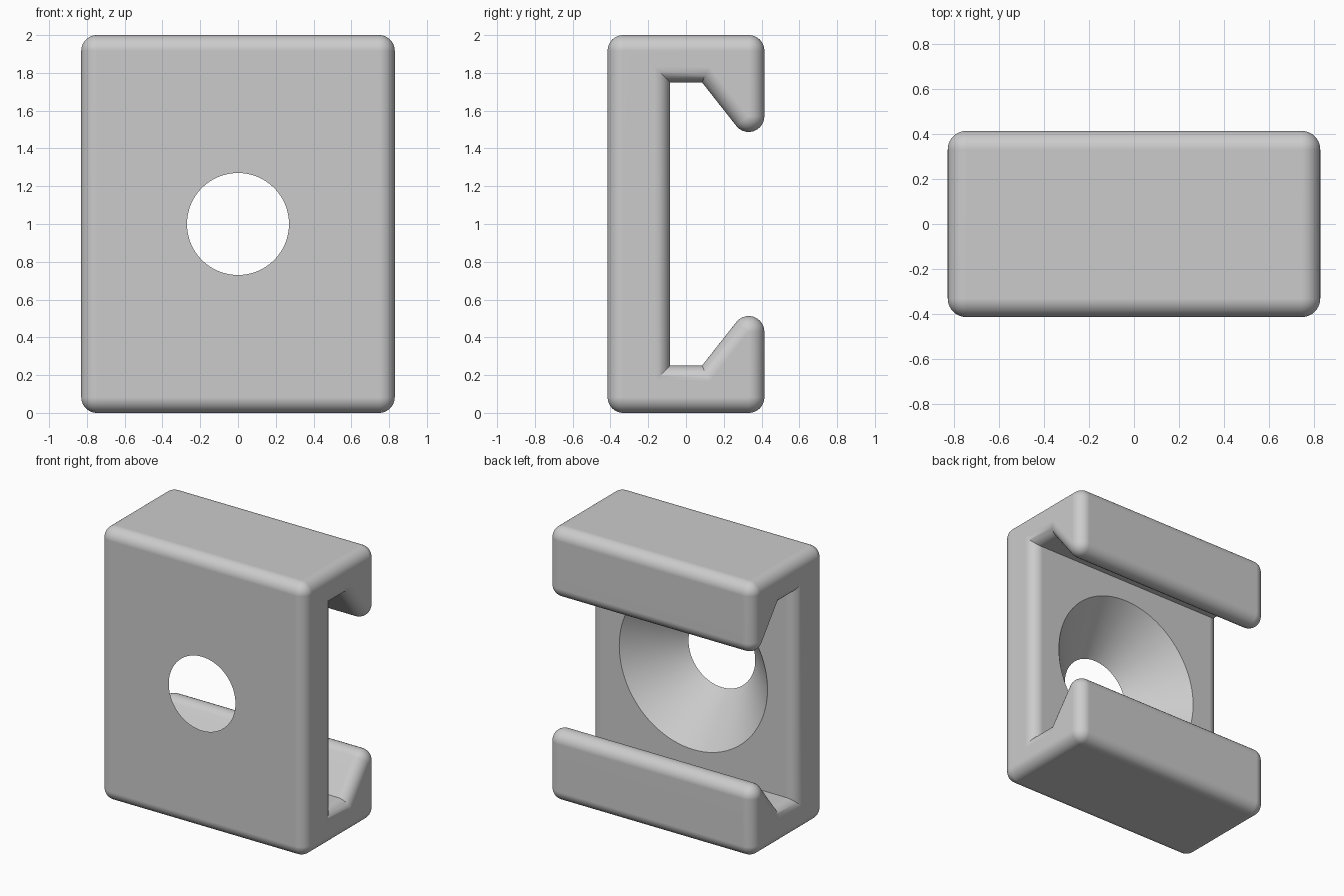
import bpy, bmesh, math
from mathutils import Vector

if "Cube" in bpy.data.objects:
    bpy.data.objects.remove(bpy.data.objects["Cube"], do_unlink=True)

RADIUS = 0.083       # rounding of every outer edge
HALF_WIDTH = 0.83
STEPS = 10           # segments per quarter round

# Core outline of the C profile (y, z), one rounding radius inside the surface
lower = [(-0.332, 0.083), (0.332, 0.083), (0.332, 0.43), (0.125, 0.167), (-0.168, 0.167)]
upper = [(y, 2 - z) for y, z in reversed(lower)]
core = [Vector(p) for p in lower + upper]


def offset_outline(points, distance):
    """Grow a counter-clockwise outline: arcs at convex corners, mitres at concave ones."""
    result = []
    for i, p in enumerate(points):
        a = (p - points[i - 1]).normalized()
        b = (points[(i + 1) % len(points)] - p).normalized()
        n1, n2 = Vector((a.y, -a.x)), Vector((b.y, -b.x))
        turn = math.atan2(a.x * b.y - a.y * b.x, a.dot(b))
        if turn < 0:
            result.append(p + (n1 + n2) * distance / (1 + n1.dot(n2)))
            continue
        start = math.atan2(n1.y, n1.x)
        for k in range(STEPS + 1):
            t = start + turn * k / STEPS
            result.append(p + Vector((math.cos(t), math.sin(t))) * distance)
    return result


# Clip body: stacked outlines across the width, rounded at both ends
bm = bmesh.new()
angles = [math.pi / 2 * k / STEPS for k in range(STEPS + 1)]
end = [(HALF_WIDTH - RADIUS + RADIUS * math.cos(t), RADIUS * math.sin(t)) for t in angles]
layers = end + [(-x, d) for x, d in reversed(end)]
rings = [[bm.verts.new((x, p.x, p.y)) for p in offset_outline(core, d)] for x, d in layers]
for r1, r2 in zip(rings, rings[1:]):
    for i in range(len(r1)):
        bm.faces.new((r1[i - 1], r1[i], r2[i], r2[i - 1]))
bm.faces.new(rings[0])
bm.faces.new(rings[-1])
bmesh.ops.remove_doubles(bm, verts=bm.verts, dist=0.0001)
bmesh.ops.recalc_face_normals(bm, faces=bm.faces)
mesh = bpy.data.meshes.new("clip_body")
bm.to_mesh(mesh)
bm.free()
body = bpy.data.objects.new("clip_body", mesh)
bpy.context.collection.objects.link(body)

# Plain grey material
grey = bpy.data.materials.new("light_grey")
grey.use_nodes = True
grey.diffuse_color = (0.6, 0.6, 0.6, 1)
grey.node_tree.nodes["Principled BSDF"].inputs["Base Color"].default_value = (0.6, 0.6, 0.6, 1)
mesh.materials.append(grey)

# Countersunk screw hole, widening toward the back
bpy.ops.mesh.primitive_cone_add(vertices=96, radius1=0.65, radius2=0.22, depth=0.43,
                                location=(0, -0.25, 1), rotation=(math.pi / 2, 0, 0))
cutter = bpy.context.object
cutter.name = "screw_hole_cutter"
cutter.hide_render = True
cutter.data.materials.append(grey)

bpy.ops.object.select_all(action='DESELECT')
body.select_set(True)
bpy.context.view_layer.objects.active = body
cut = body.modifiers.new("screw_hole", 'BOOLEAN')
cut.operation = 'DIFFERENCE'
cut.solver = 'EXACT'
cut.object = cutter
bpy.ops.object.modifier_apply(modifier=cut.name)
bpy.data.objects.remove(cutter, do_unlink=True)

# Smooth rounds with crisp creases and flat large faces
bpy.ops.object.shade_smooth_by_angle(angle=math.radians(30))
weighted = body.modifiers.new("flat_faces", 'WEIGHTED_NORMAL')
weighted.keep_sharp = True
